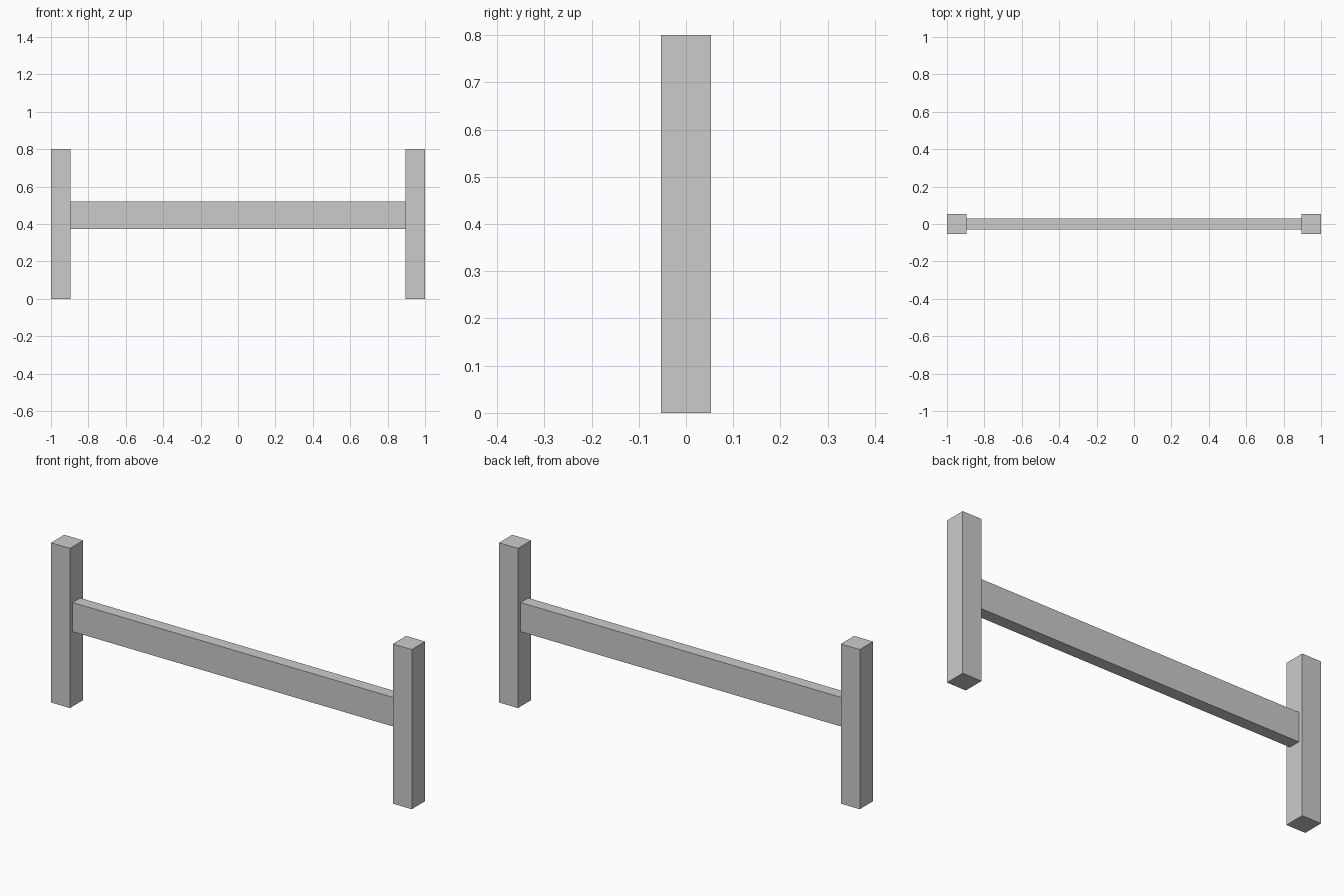
import bpy

if "Cube" in bpy.data.objects:
    bpy.data.objects.remove(bpy.data.objects["Cube"])


def box(name, size, center):
    bpy.ops.mesh.primitive_cube_add(size=1, location=center)
    ob = bpy.context.object
    ob.name = name
    ob.scale = size
    bpy.ops.object.transform_apply(location=False, rotation=False, scale=True)
    return ob


POST = 0.105
HEIGHT = 0.8

# Square end posts
for side, name in ((-1, "left_post"), (1, "right_post")):
    box(name, (POST, POST, HEIGHT), (side * (1 - POST / 2), 0, HEIGHT / 2))

# Crossbar between the posts
box("crossbar", (2 - 2 * POST, 0.06, 0.146), (0, 0, 0.447))
